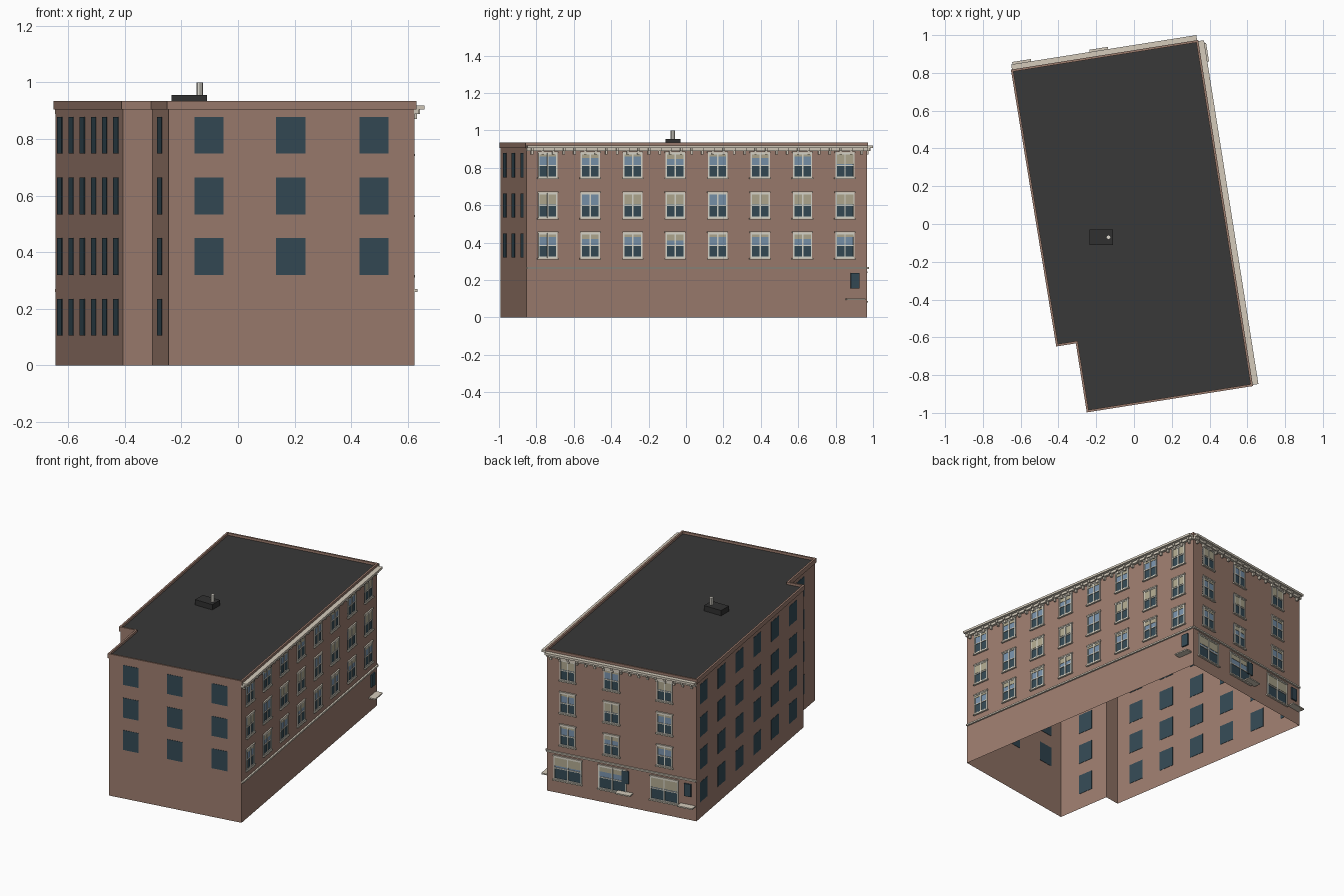
import bpy, bmesh, math
from mathutils import Matrix

if "Cube" in bpy.data.objects:
    bpy.data.objects.remove(bpy.data.objects["Cube"])

TURN = Matrix.Rotation(math.radians(9), 4, 'Z')   # building stands 9 degrees off axis


def material(name, r, g, b):
    m = bpy.data.materials.new(name)
    m.diffuse_color = (r, g, b, 1)
    m.use_nodes = True
    m.node_tree.nodes["Principled BSDF"].inputs["Base Color"].default_value = m.diffuse_color
    return m


BRICK = material("brick", 0.335, 0.205, 0.157)
ROOF = material("roof_felt", 0.04, 0.04, 0.04)
BOX = material("roof_box_grey", 0.03, 0.03, 0.03)
STONE = material("stone_trim", 0.66, 0.60, 0.50)
FRAME = material("cream_frame", 0.70, 0.69, 0.61)
DARK = material("dark_glass", 0.034, 0.068, 0.090)
LIGHT = material("sky_glass", 0.19, 0.29, 0.41)
BLIND = material("blind", 0.44, 0.40, 0.28)
PIPE = material("pipe_grey", 0.75, 0.72, 0.65)

# Footprint in building axes, with the outward sign of each corner
FOOT = [(-.397, -.94, -1, -1), (.482, -.94, 1, -1), (.482, .903, 1, 1),
        (-.510, .903, -1, 1), (-.502, -.57, -1, -1), (-.397, -.57, -1, -1)]


def outline(bm, d, z):
    return [bm.verts.new((x + sx * d, y + sy * d, z)) for x, y, sx, sy in FOOT]


def bridge(bm, a, b):
    for i in range(len(a)):
        j = (i + 1) % len(a)
        bm.faces.new((a[i], a[j], b[j], b[i]))


def finish(name, bm, *mats, turn=True):
    bmesh.ops.recalc_face_normals(bm, faces=bm.faces)
    me = bpy.data.meshes.new(name)
    bm.to_mesh(me)
    bm.free()
    for m in mats:
        me.materials.append(m)
    if turn:
        me.transform(TURN)
    ob = bpy.data.objects.new(name, me)
    bpy.context.collection.objects.link(ob)
    return ob


def box(bm, x0, x1, y0, y1, z0, z1):
    mat = Matrix.Translation(((x0 + x1) / 2, (y0 + y1) / 2, (z0 + z1) / 2)) @ \
        Matrix.Diagonal((abs(x1 - x0), abs(y1 - y0), z1 - z0, 1))
    bmesh.ops.create_cube(bm, size=1, matrix=mat)


# Walls: axis they face along, position, outward sign
WALLS = {"front": ('y', -.94, -1), "back": ('y', .903, 1), "right": ('x', .482, 1),
         "left": ('x', -.502, -1), "notch": ('x', -.397, -1)}


def on_wall(bm, wall, s0, s1, z0, z1, out, start=-.002):
    """Box lying on a wall from s0 to s1, standing out from it."""
    axis, pos, sign = WALLS[wall]
    if wall == "left":                 # this wall is very slightly skewed
        pos -= .008 * ((s0 + s1) / 2 + .57) / 1.473
    a, b = pos + sign * start, pos + sign * out
    if axis == 'x':
        box(bm, a, b, s0, s1, z0, z1)
    else:
        box(bm, s0, s1, a, b, z0, z1)


# Main body: open-bottomed brick shell with a dark roof face
bm = bmesh.new()
low, top = outline(bm, 0, 0), outline(bm, 0, .92)
bridge(bm, low, top)
roof = bm.faces.new(top)
roof.material_index = 1
finish("building_body", bm, BRICK, ROOF)

# Parapet ring
bm = bmesh.new()
loops = [outline(bm, d, z) for d, z in ((.006, .905), (.006, .935), (-.006, .935), (-.006, .905))]
for i in range(4):
    bridge(bm, loops[i], loops[(i + 1) % 4])
finish("parapet", bm, BRICK)

# Roof box and vent pipe, square to the world axes
bm = bmesh.new()
box(bm, -.235, -.11, -.11, -.03, .905, .955)
finish("roof_box", bm, BOX, turn=False)
bm = bmesh.new()
bmesh.ops.create_cone(bm, cap_ends=True, segments=8, radius1=.012, radius2=.012, depth=.05,
                      matrix=Matrix.Translation((-.135, -.07, .975)))
finish("vent_pipe", bm, PIPE, turn=False)

# Plain windows on the front, left and notch walls
ROWS = [.17, .385, .598, .813]
bm = bmesh.new()
for r, z in enumerate(ROWS):
    spots = [("left", .805 - .245 * i) for i in range(6)] + [("notch", -.74)]
    if r:
        spots += [("front", u) for u in (-.2525, .0395, .337)]
    for wall, s in spots:
        on_wall(bm, wall, s - .052, s + .052, z - .065, z + .065, .002)
finish("plain_windows", bm, DARK)

# Sash windows on the right and back walls
lower, upper, blinds, frames, trim = (bmesh.new() for _ in range(5))


def sash_window(wall, s, z, w, h, drop):
    """Two-over-two window; drop is how far the blind hangs, in tenths of a sash."""
    l, r, b, t = s - w / 2, s + w / 2, z - h / 2, z + h / 2
    e = .007
    on_wall(lower, wall, l, r, b, z, .002)
    on_wall(upper, wall, l, r, z, t, .002)
    if drop:
        on_wall(blinds, wall, l, r, t - drop / 10 * h / 2, t, .004)
    for s0, s1 in ((l, l + e), (s - e / 2, s + e / 2), (r - e, r)):
        on_wall(frames, wall, s0, s1, b, t, .007)
    for z0, z1 in ((b, b + e), (z - .003, z + .003), (t - e, t)):
        on_wall(frames, wall, l, r, z0, z1, .006)
    on_wall(trim, wall, l - .006, r + .006, b - .008, b, .012)
    on_wall(trim, wall, l - .004, r + .004, t, t + .008, .009)


RIGHT_BLINDS = ["35363353", "90990999", "34353439"]     # low to high floors
BACK_BLINDS = ["353", "393", "939"]
for z, right, back in zip(ROWS[1:], RIGHT_BLINDS, BACK_BLINDS):
    for i, d in enumerate(right):
        sash_window("right", -.825 + .2298 * i, z, .104, .132, int(d))
    for u, d in zip((.343, .053, -.30), back):
        sash_window("back", u, z, .104, .132, int(d))
for u, d in ((.343, 8), (.046, 5), (-.297, 9)):          # wide shop windows
    sash_window("back", u, .163, .185, .15, d)
finish("lower_glass", lower, DARK)
finish("upper_glass", upper, LIGHT)
finish("window_blinds", blinds, BLIND)
finish("window_frames", frames, FRAME)
finish("sills_and_lintels", trim, STONE)

# Door panes with a stone ledge under each
doors, ledges = bmesh.new(), bmesh.new()
for wall, s in (("right", .838), ("back", -.453), ("back", -.040)):
    on_wall(doors, wall, s - .023, s + .023, .155, .237, .009)
    on_wall(ledges, wall, s - .05, s + .05, .092, .100, .045)
finish("door_panes", doors, DARK)
finish("door_ledges", ledges, STONE)

# Belt course, stepped cornice and brackets on the two street walls
belt, cornice, brackets = bmesh.new(), bmesh.new(), bmesh.new()
for wall, s0, s1, n, out in (("right", -.94, .903, 32, .036), ("back", -.510, .482, 17, .033)):
    on_wall(belt, wall, s0, s1, .260, .270, .011)
    on_wall(cornice, wall, s0, s1, .905, .919, out)
    on_wall(cornice, wall, s0, s1, .889, .905, .016)
    step = (s1 - s0) / n
    for i in range(n):
        c = s0 + step * (i + .5)
        on_wall(brackets, wall, c - .006, c + .006, .870, .890, .013)
        on_wall(brackets, wall, c - .006, c + .006, .889, .906, .024)
finish("belt_course", belt, STONE)
finish("cornice", cornice, STONE)
finish("cornice_brackets", brackets, STONE)
